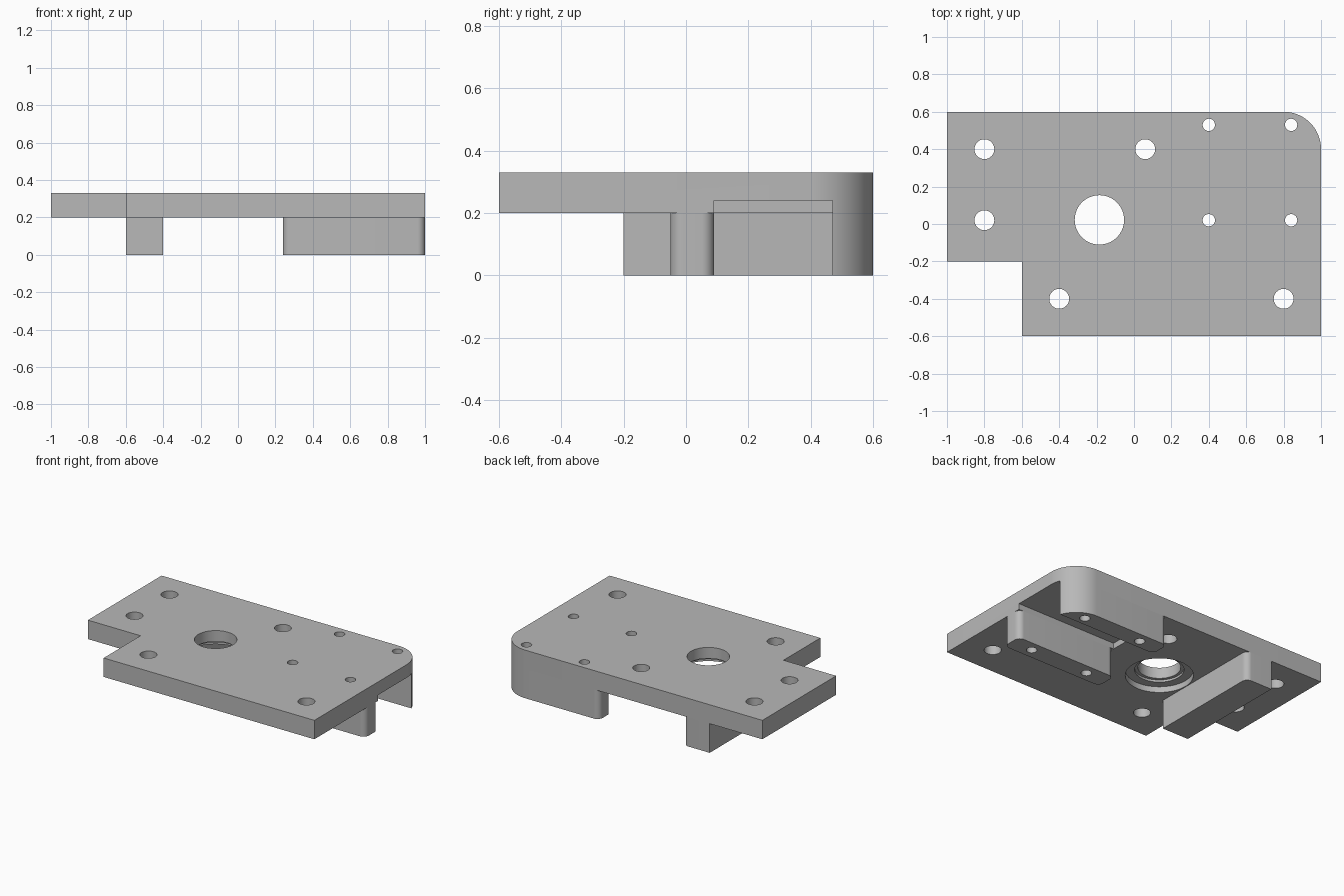
import bpy
import bmesh
import math
from mathutils import Vector

cube = bpy.data.objects.get("Cube")
if cube:
    bpy.data.objects.remove(cube, do_unlink=True)

# Single machined-metal colour
grey = bpy.data.materials.new("machined_grey")
grey.use_nodes = True
grey.diffuse_color = (0.48, 0.48, 0.48, 1)
shader = grey.node_tree.nodes["Principled BSDF"]
shader.inputs["Base Color"].default_value = (0.48, 0.48, 0.48, 1)
shader.inputs["Roughness"].default_value = 0.6


def outline(corners, steps=14):
    """Round each right-angled corner (x, y, radius) into an arc."""
    points = []
    for i, (x, y, r) in enumerate(corners):
        p = Vector((x, y))
        if r == 0:
            points.append(p)
            continue
        before = (Vector(corners[i - 1][:2]) - p).normalized()
        after = (Vector(corners[(i + 1) % len(corners)][:2]) - p).normalized()
        centre = p + (before + after) * r
        for k in range(steps + 1):
            t = math.pi / 2 * k / steps
            points.append(centre - r * (after * math.cos(t) + before * math.sin(t)))
    return points


def prism(name, points, bottom, top):
    """Extrude a flat outline into a solid."""
    bm = bmesh.new()
    face = bm.faces.new([bm.verts.new((p[0], p[1], bottom)) for p in points])
    grown = bmesh.ops.extrude_face_region(bm, geom=[face])["geom"]
    bmesh.ops.translate(bm, vec=(0, 0, top - bottom),
                        verts=[v for v in grown if isinstance(v, bmesh.types.BMVert)])
    bmesh.ops.recalc_face_normals(bm, faces=bm.faces)
    mesh = bpy.data.meshes.new(name)
    bm.to_mesh(mesh)
    bm.free()
    mesh.materials.append(grey)
    obj = bpy.data.objects.new(name, mesh)
    bpy.context.scene.collection.objects.link(obj)
    return obj


def cut(target, cutter, operation="DIFFERENCE"):
    """Apply a boolean and discard the cutter."""
    mod = target.modifiers.new("cut", "BOOLEAN")
    mod.operation = operation
    mod.solver = "EXACT"
    mod.object = cutter
    cutter.hide_render = True
    bpy.context.view_layer.update()
    graph = bpy.context.evaluated_depsgraph_get()
    result = bpy.data.meshes.new_from_object(target.evaluated_get(graph))
    target.modifiers.clear()
    target.data = result
    bpy.data.objects.remove(cutter, do_unlink=True)


def drill(target, x, y, radius, bottom=-0.1, top=0.5, sides=48):
    ring = [(x + radius * math.cos(2 * math.pi * k / sides),
             y + radius * math.sin(2 * math.pi * k / sides)) for k in range(sides)]
    cut(target, prism("drill_cutter", ring, bottom, top))


# Main plate: notched front corner, one large rounded back corner
UNDER, TOP, FILLET = 0.2, 0.33, 0.04
plate_shape = outline([(-1, -0.2, 0), (-0.6, -0.2, 0), (-0.6, -0.6, 0),
                       (1, -0.6, 0), (1, 0.6, 0.2), (-1, 0.6, 0)], 24)
plate = prism("plate", plate_shape, UNDER, TOP)

# Support leg
leg = prism("support_leg", outline([(-0.6, -0.2, 0), (-0.4, -0.2, 0),
                                    (-0.4, 0.6, FILLET), (-0.6, 0.6, 0)]), 0, UNDER)

# Front rail, rounded on all corners
front_rail = prism("front_rail", outline([(0.24, -0.05, FILLET), (1, -0.05, FILLET),
                                          (1, 0.09, FILLET), (0.24, 0.09, FILLET)]), 0, UNDER)

# Back rail, trimmed to the plate's rounded corner
back_rail = prism("back_rail", outline([(0.24, 0.47, FILLET), (1.2, 0.47, 0),
                                        (1.2, 0.6, 0), (0.24, 0.6, FILLET)]), 0, UNDER)
cut(back_rail, prism("trim_cutter", [(x, y if y < 0.6 - 1e-5 else 0.6)
                                     for x, y in plate_shape], -0.1, 0.4), "INTERSECT")

# Shallow pocket between the rails
cut(plate, prism("pocket_cutter", [(0.24, 0.09), (1.2, 0.09), (1.2, 0.47), (0.24, 0.47)],
                 0.1, 0.24))

# Central bore with stepped recess underneath
BORE = (-0.185, 0.022)
drill(plate, *BORE, 0.21, 0.1, 0.24, 64)
drill(plate, *BORE, 0.152, 0.1, 0.255, 64)
drill(plate, *BORE, 0.132, sides=64)

# Large mounting holes
for x, y in [(-0.8, 0.4), (-0.8, 0.02), (0.06, 0.4), (-0.4, -0.4), (0.8, -0.4)]:
    drill(plate, x, y, 0.053)

# Small holes through the plate and both rails
for rail, y in [(front_rail, 0.02), (back_rail, 0.53)]:
    for x in (0.4, 0.84):
        drill(plate, x, y, 0.033, sides=32)
        drill(rail, x, y, 0.033, sides=32)

# Smooth the round walls, keep hard edges sharp
bpy.ops.object.select_all(action="DESELECT")
for obj in (plate, leg, front_rail, back_rail):
    obj.select_set(True)
bpy.context.view_layer.objects.active = plate
bpy.ops.object.shade_smooth_by_angle(angle=math.radians(30))
